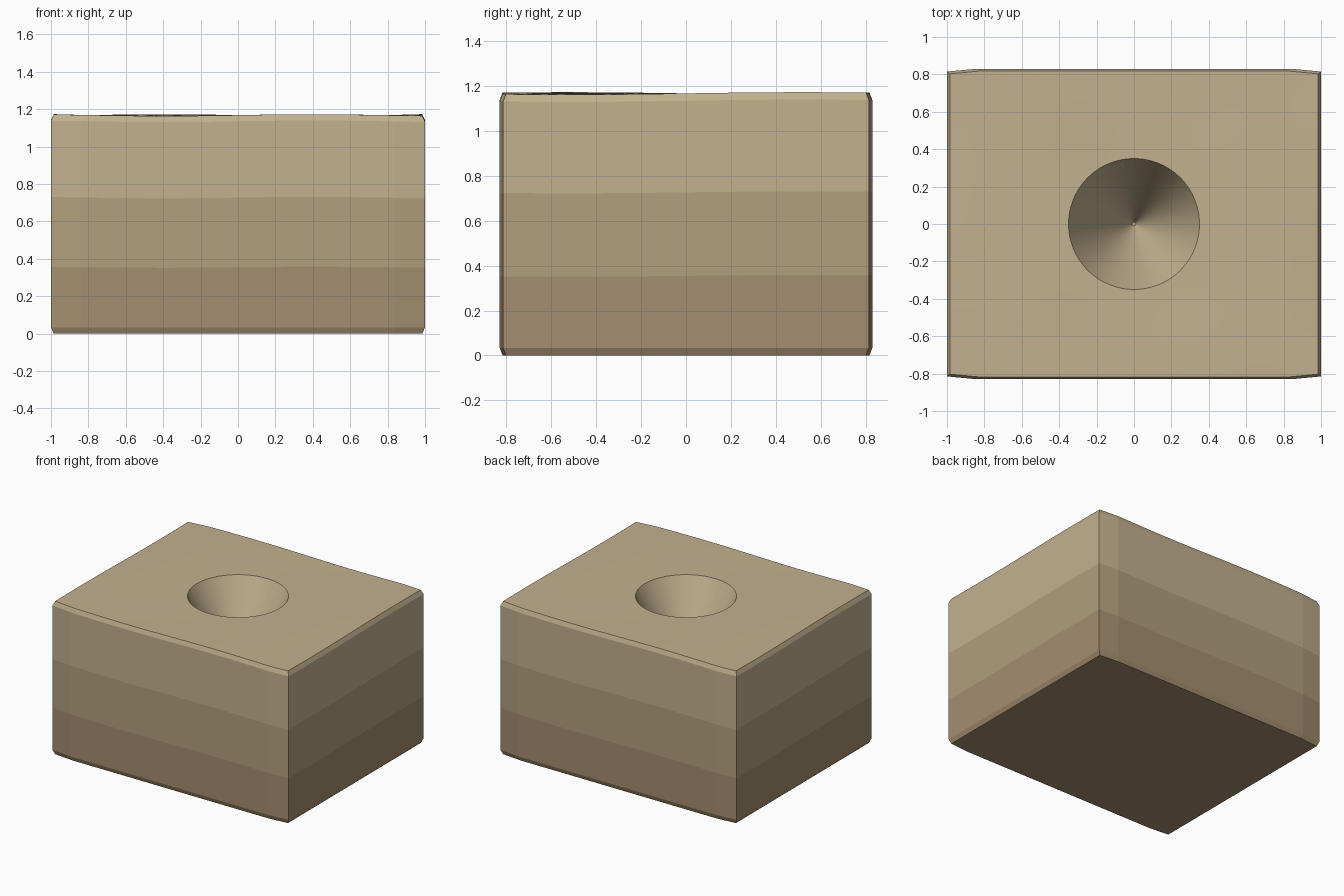
import bpy, bmesh, math

if "Cube" in bpy.data.objects:
    bpy.data.objects.remove(bpy.data.objects["Cube"])

HOLE_R, HOLE_DEPTH, TOP = 0.35, 0.65, 1.168


def material(name, rgb):
    m = bpy.data.materials.new(name)
    m.diffuse_color = (*rgb, 1)
    m.use_nodes = True
    m.node_tree.nodes["Principled BSDF"].inputs["Base Color"].default_value = m.diffuse_color
    return m


def wave(x, y):
    return -0.007 * math.sin(4 * x) * math.sin(3 * y)


# Block outline: straight sides with long, shallow corner facets
corners = [(1, -0.815), (1, 0.815), (0.84, 0.83), (-0.84, 0.83),
           (-1, 0.815), (-1, -0.815), (-0.84, -0.83), (0.84, -0.83)]
outline = []
for i, (ax, ay) in enumerate(corners):
    bx, by = corners[(i + 1) % len(corners)]
    n = 24 if math.dist((ax, ay), (bx, by)) > 0.5 else 2
    outline += [(ax + (bx - ax) * k / n, ay + (by - ay) * k / n) for k in range(n)]

bm = bmesh.new()


def ring(points):
    return [bm.verts.new(p) for p in points]


def bridge(a, b, mat):
    n = len(a)
    for i in range(n):
        f = bm.faces.new((a[i], a[(i + 1) % n], b[(i + 1) % n], b[i]))
        f.material_index = mat


# Walls: bevelled foot, three wavy layers, bevelled rim (z, scale, wave, material)
levels = [(0, 0.985, 0, 2), (0.033, 1, 0, 2), (0.355, 1, 0.7, 2),
          (0.727, 1, 0.85, 1), (TOP - 0.033, 1, 1, 0), (TOP, 0.985, 1, 0)]
prev = None
for z, s, w, mat in levels:
    cur = ring([(x * s, y * s, z + w * wave(x, y)) for x, y in outline])
    if prev:
        bridge(prev, cur, mat)
    else:
        bm.faces.new(cur[::-1]).material_index = 2
    prev = cur

# Top surface: gently uneven, flattening toward the hole
steps = 8
angles = [math.atan2(y, x) for x, y in outline]
for k in range(1, steps + 1):
    t = k / steps
    pts = []
    for (x, y), a in zip(outline, angles):
        px = x * 0.985 * (1 - t) + HOLE_R * math.cos(a) * t
        py = y * 0.985 * (1 - t) + HOLE_R * math.sin(a) * t
        pts.append((px, py, TOP + wave(px, py) * (1 - t)))
    cur = ring(pts)
    bridge(prev, cur, 0)
    prev = cur

# Conical planting hole with a tiny flat tip
tip = ring([(0.01 * math.cos(a), 0.01 * math.sin(a), TOP - HOLE_DEPTH) for a in angles])
bridge(prev, tip, 0)
bm.faces.new(tip)

bmesh.ops.recalc_face_normals(bm, faces=bm.faces)
mesh = bpy.data.meshes.new("layered_block")
bm.to_mesh(mesh)
bm.free()
for name, rgb in (("top_layer", (0.546, 0.440, 0.275)),
                  ("middle_layer", (0.445, 0.347, 0.205)),
                  ("bottom_layer", (0.371, 0.271, 0.162))):
    mesh.materials.append(material(name, rgb))
block = bpy.data.objects.new("layered_block", mesh)
bpy.context.collection.objects.link(block)
bpy.context.view_layer.objects.active = block
block.select_set(True)
bpy.ops.object.shade_smooth_by_angle(angle=math.radians(4))
